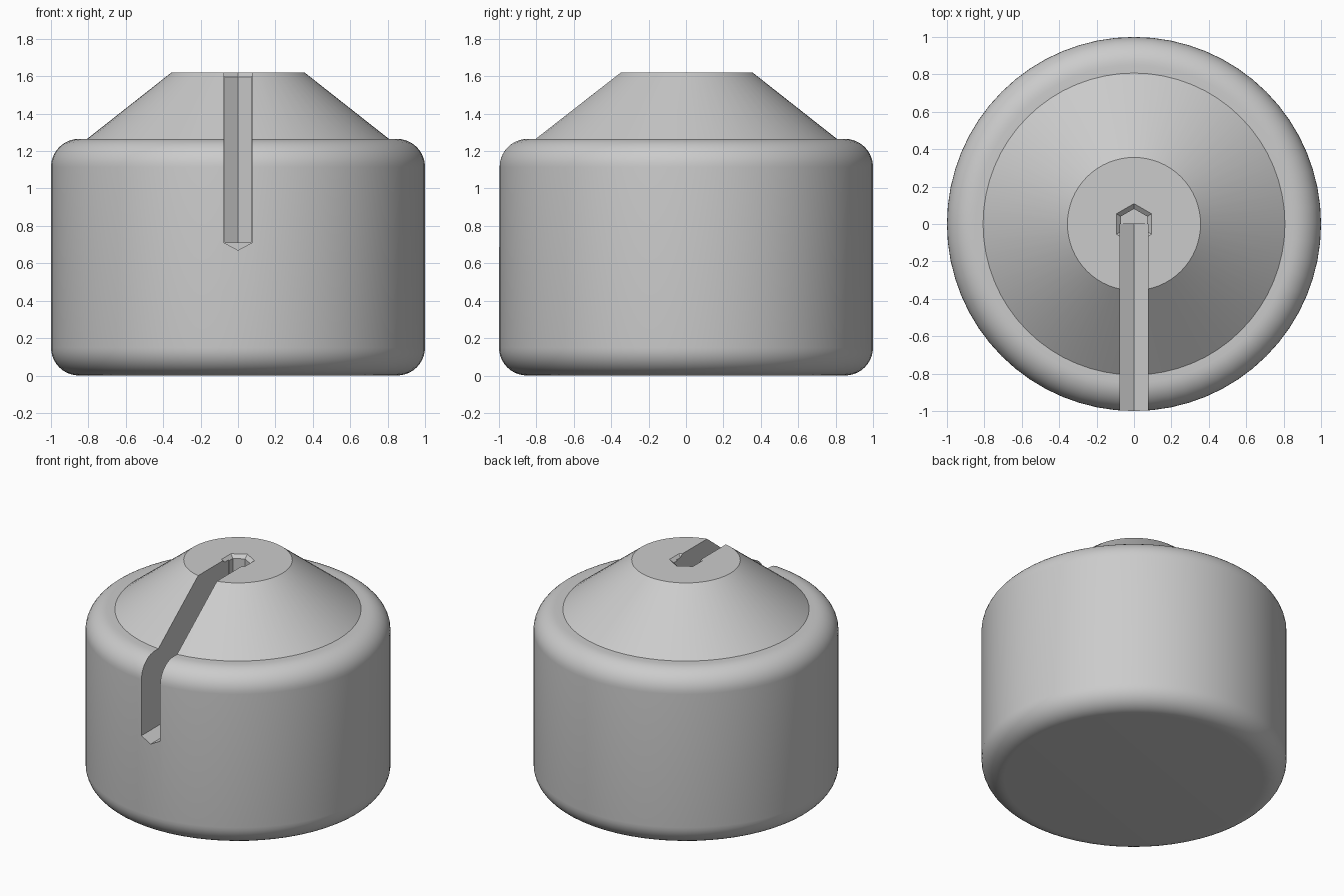
import bpy, bmesh
from math import sin, cos, pi, radians

cube = bpy.data.objects.get("Cube")
if cube:
    bpy.data.objects.remove(cube, do_unlink=True)

gray = bpy.data.materials.new("plain gray")
gray.use_nodes = True
color = (0.6, 0.6, 0.6, 1)
gray.diffuse_color = color
gray.node_tree.nodes["Principled BSDF"].inputs["Base Color"].default_value = color


def loft(name, rings):
    """Skin a stack of equal-length rings and cap both ends."""
    bm = bmesh.new()
    loops = [[bm.verts.new(p) for p in ring] for ring in rings]
    n = len(loops[0])
    for a, b in zip(loops, loops[1:]):
        for i in range(n):
            j = (i + 1) % n
            bm.faces.new((a[i], a[j], b[j], b[i]))
    bm.faces.new(loops[0])
    bm.faces.new(loops[-1])
    bmesh.ops.recalc_face_normals(bm, faces=bm.faces)
    mesh = bpy.data.meshes.new(name)
    bm.to_mesh(mesh)
    bm.free()
    mesh.materials.append(gray)
    obj = bpy.data.objects.new(name, mesh)
    bpy.context.collection.objects.link(obj)
    return obj


def ring(r, z, sides, start=0.0):
    return [(r * cos(start + 2 * pi * i / sides), r * sin(start + 2 * pi * i / sides), z)
            for i in range(sides)]


# Body: rounded drum with a truncated cone on top
HEIGHT, SHOULDER, FILLET, STEPS = 1.62, 1.265, 0.15, 10
arc = [(1 - FILLET + FILLET * sin(t), FILLET * cos(t))
       for t in (pi / 2 * i / STEPS for i in range(STEPS + 1))]
profile = [(r, FILLET - h) for r, h in arc]
profile += [(r, SHOULDER - FILLET + h) for r, h in reversed(arc)]
profile += [(0.807, SHOULDER), (0.356, HEIGHT)]
body = loft("body", [ring(r, z, 64) for r, z in profile])

# Slot cutter: V-bottomed bar from the centre out through the front
section = [(-0.075, 2), (-0.075, 0.71), (0, 0.67), (0.075, 0.71), (0.075, 2)]
slot = loft("slot_cutter", [[(x, y, z) for x, z in section] for y in (0, -1.2)])

# Hexagonal socket cutter with a chamfered mouth
levels = [(0.081, 0.71), (0.081, 1.597), (0.109, HEIGHT), (0.109, HEIGHT + 0.1)]
socket = loft("socket_cutter", [ring(r, z, 6, pi / 2) for r, z in levels])

bpy.ops.object.select_all(action='DESELECT')
bpy.context.view_layer.objects.active = body
body.select_set(True)
for cutter in (socket, slot):
    mod = body.modifiers.new(cutter.name, 'BOOLEAN')
    mod.operation = 'DIFFERENCE'
    mod.solver = 'EXACT'
    mod.object = cutter
    bpy.ops.object.modifier_apply(modifier=mod.name)
    bpy.data.objects.remove(cutter, do_unlink=True)

bpy.ops.object.shade_smooth_by_angle(angle=radians(25))
